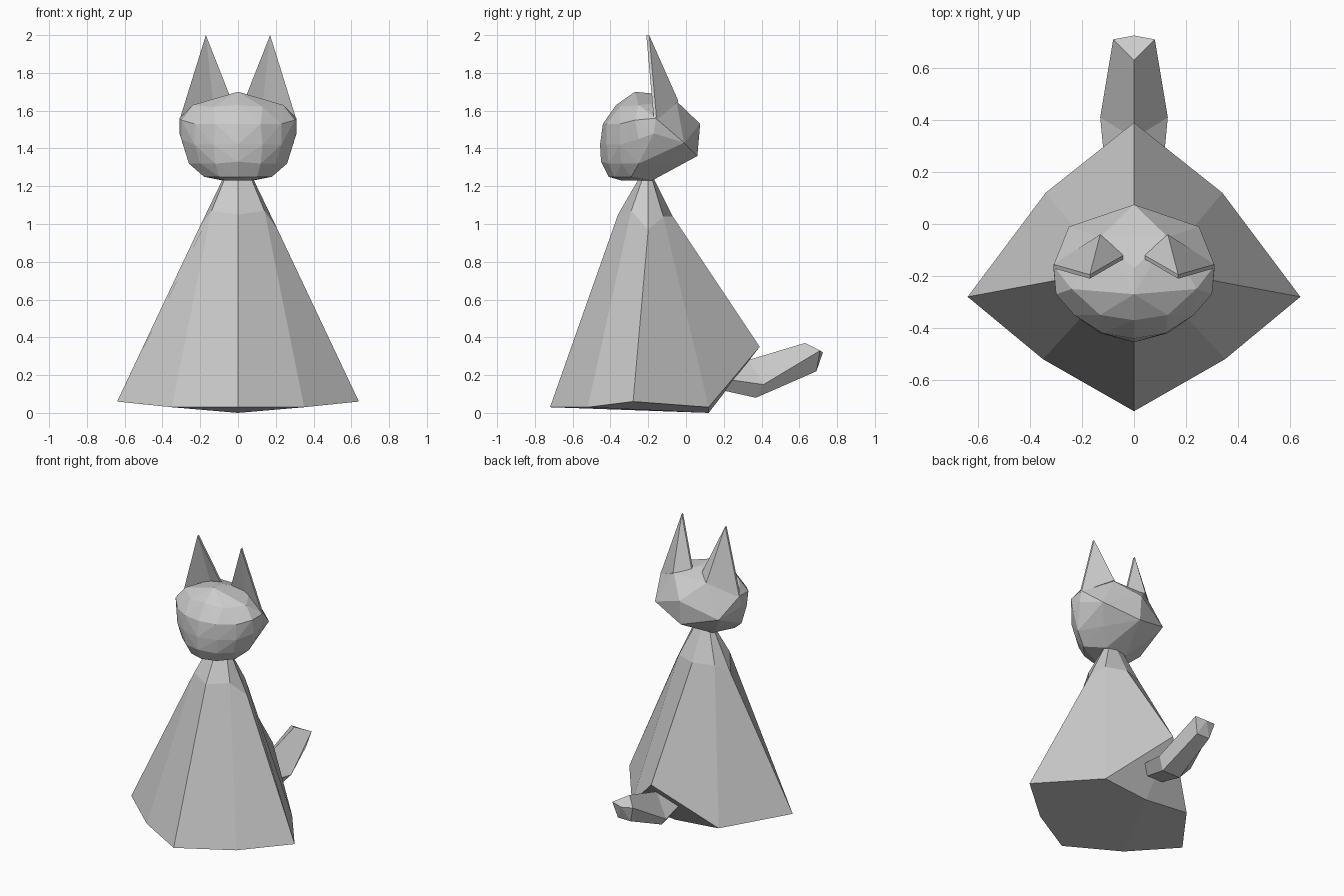
import bpy
import bmesh

cube = bpy.data.objects.get("Cube")
if cube:
    bpy.data.objects.remove(cube, do_unlink=True)

grey = bpy.data.materials.new("plain grey")
grey.use_nodes = True
colour = (0.6, 0.6, 0.6, 1)
grey.diffuse_color = colour
grey.node_tree.nodes["Principled BSDF"].inputs["Base Color"].default_value = colour


def finish(name, bm):
    """Turn a bmesh into a flat shaded object."""
    bmesh.ops.recalc_face_normals(bm, faces=bm.faces)
    mesh = bpy.data.meshes.new(name)
    bm.to_mesh(mesh)
    bm.free()
    mesh.materials.append(grey)
    obj = bpy.data.objects.new(name, mesh)
    bpy.context.collection.objects.link(obj)
    return obj


def mirrored_ring(half):
    """Complete a half ring that starts and ends on the centre line."""
    return half + [(-x, y, z) for x, y, z in reversed(half) if x > 0]


def loft(name, half_rings, first_centre, last_centre):
    """Join the rings with quads and close each end with a fan."""
    bm = bmesh.new()
    rings = [[bm.verts.new(p) for p in mirrored_ring(h)] for h in half_rings]
    count = len(rings[0])
    for low, high in zip(rings, rings[1:]):
        for i in range(count):
            j = (i + 1) % count
            bm.faces.new((low[i], low[j], high[j], high[i]))
    for ring, centre in ((rings[0], first_centre), (rings[-1], last_centre)):
        middle = bm.verts.new(centre)
        for i in range(count):
            bm.faces.new((middle, ring[i], ring[(i + 1) % count]))
    return finish(name, bm)


def hull(name, half_points):
    """Wrap mirrored points in a faceted convex skin."""
    bm = bmesh.new()
    for x, y, z in half_points:
        bm.verts.new((x, y, z))
        if x > 0:
            bm.verts.new((-x, y, z))
    result = bmesh.ops.convex_hull(bm, input=bm.verts)
    loose = [g for g in result["geom_interior"] if isinstance(g, bmesh.types.BMVert)]
    bmesh.ops.delete(bm, geom=loose, context="VERTS")
    return finish(name, bm)


# Body: wide hem, shoulders and neck, each from front to back
hem = [(0, -.72, .03), (.35, -.52, .03), (.64, -.28, .06), (.34, .12, .03), (0, .39, .35)]
shoulders = [(0, -.36, 1.05), (.14, -.29, 1.07), (.21, -.2, .97), (.14, -.12, 1.04), (0, -.07, 1.04)]
neck = [(0, -.25, 1.24), (.07, -.23, 1.24), (.08, -.2, 1.24), (.06, -.18, 1.24), (0, -.17, 1.24)]
loft("body", [hem, shoulders, neck], (0, .12, 0), (0, -.2, 1.25))

# Head: domed face and angular back
face = [
    (0, -.27, 1.7), (.24, -.25, 1.63), (0, -.37, 1.63), (.13, -.35, 1.62),
    (0, -.44, 1.53), (.12, -.42, 1.53), (.23, -.35, 1.53), (.3, -.27, 1.55),
    (0, -.455, 1.42), (.13, -.42, 1.42), (.23, -.35, 1.42), (.3, -.25, 1.45),
    (0, -.45, 1.33), (.12, -.41, 1.32), (.2, -.34, 1.32), (.26, -.25, 1.32),
    (0, -.41, 1.25), (.1, -.38, 1.25), (.18, -.29, 1.25), (.06, -.34, 1.23),
]
back = [
    (0, -.17, 1.69), (.13, -.05, 1.65), (.31, -.16, 1.56), (.31, -.17, 1.48),
    (0, .075, 1.53), (.25, -.01, 1.43), (0, .06, 1.36), (.17, -.1, 1.32),
    (.08, -.18, 1.23),
]
hull("head", face + back)

# Ears: tall shells with a thin rim and a hollow front
for side, label in ((1, "left_ear"), (-1, "right_ear")):
    bm = bmesh.new()

    def vert(x, y, z):
        return bm.verts.new((side * x, y, z))

    rim_back = [vert(.31, -.155, 1.55), vert(.17, -.195, 2), vert(.04, -.12, 1.67)]
    rim_front = [vert(.31, -.17, 1.55), vert(.17, -.21, 2), vert(.04, -.135, 1.67)]
    rear = vert(.13, -.04, 1.65)
    hollow = vert(.13, -.11, 1.62)
    for i in range(2):
        bm.faces.new((rim_back[i], rim_back[i + 1], rim_front[i + 1], rim_front[i]))
        bm.faces.new((rim_back[i], rim_back[i + 1], rear))
        bm.faces.new((rim_front[i], rim_front[i + 1], hollow))
    for i in (0, 2):
        bm.faces.new((rim_back[i], rim_front[i], hollow, rear))
    finish(label, bm)

# Tail: ridged on top, flat underneath, bending upwards
root = [(0, .15, .23), (.11, .2, .18), (.06, .19, .12), (0, .19, .12)]
bend = [(0, .33, .28), (.13, .41, .15), (.07, .37, .08), (0, .37, .08)]
tip = [(0, .63, .37), (.08, .71, .33), (.05, .69, .22), (0, .69, .22)]
loft("tail", [root, bend, tip], (0, .16, .17), (0, .725, .32))
